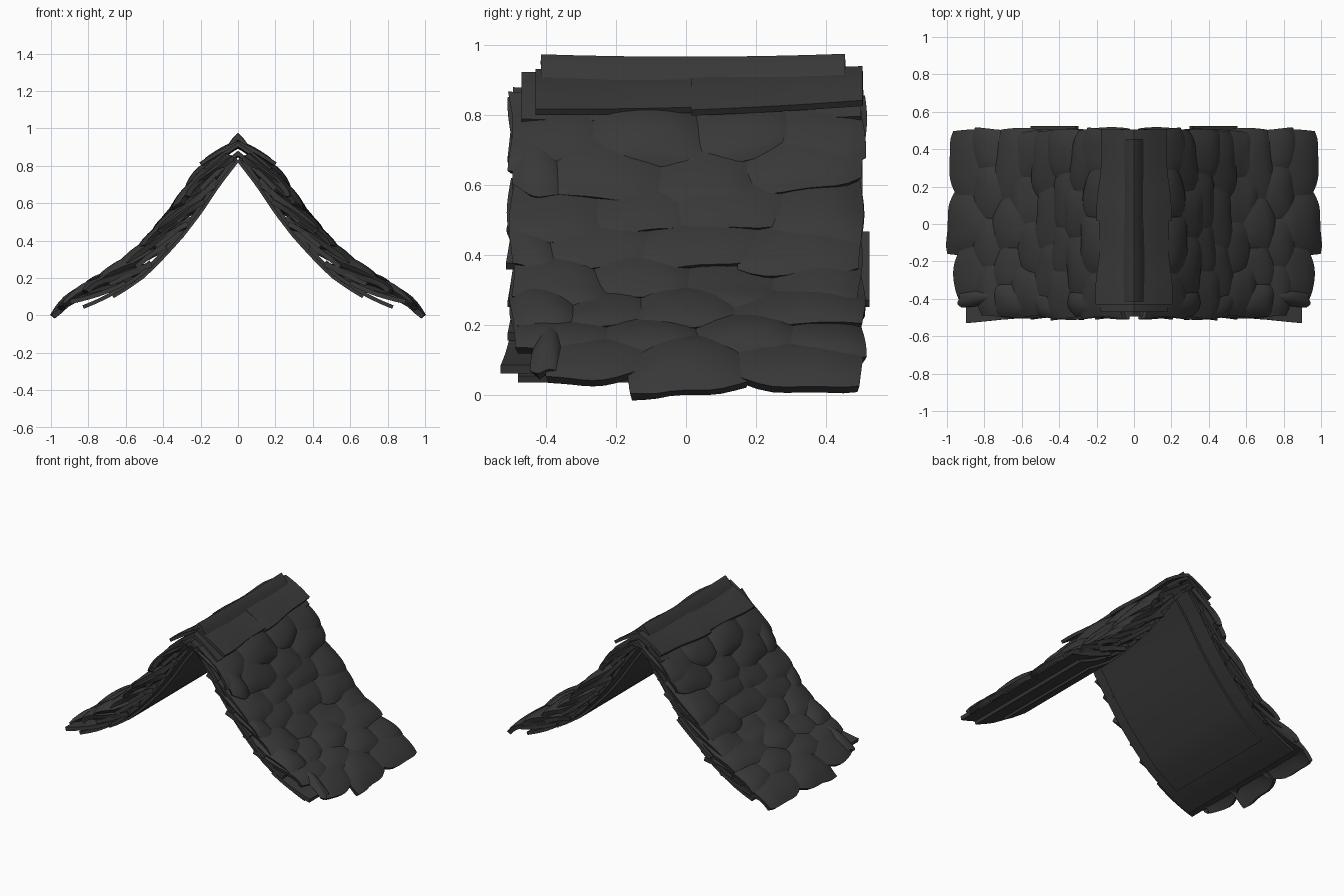
import bpy, bmesh, math, random
from mathutils import Vector

random.seed(4)
if "Cube" in bpy.data.objects:
    bpy.data.objects.remove(bpy.data.objects["Cube"], do_unlink=True)

slate = bpy.data.materials.new("dark_slate")
slate.use_nodes = True
SLATE = (0.04, 0.04, 0.04, 1)
slate.diffuse_color = SLATE
slate.node_tree.nodes["Principled BSDF"].inputs["Base Color"].default_value = SLATE

# Underside of one slope from ridge to eave: x, z, thickness of the covering above
PROFILE = [(0, .83, .10), (.1, .70, .14), (.2, .55, .155), (.3, .42, .16),
           (.4, .31, .155), (.5, .21, .15), (.6, .14, .15), (.7, .08, .15),
           (.8, .035, .13), (.9, 0, .09), (1, -.06, .06)]
POINTS = [Vector(p) for p in PROFILE]
STEPS = [(b - a).to_2d().length for a, b in zip(POINTS, POINTS[1:])]
TOTAL = sum(STEPS)


def along(s):
    """Profile point and covering thickness at distance s down the slope."""
    s = max(0, min(s, TOTAL - .001))
    for a, b, d in zip(POINTS, POINTS[1:], STEPS):
        if s <= d:
            return a.lerp(b, s / d)
        s -= d
    return POINTS[-1]


def on_slope(s, y, lift):
    """Point lifted off the underside; lift receives the local thickness."""
    p, d = along(s), (along(s + .06) - along(s - .06)).to_2d().normalized()
    h = lift(p.z)
    return (max(0, p.x - d.y * h), y, max(.003, p.y + d.x * h))


def add_sheet(bm, func, ns, ny):
    grid = [[bm.verts.new(func(i / ns, j / ny)) for j in range(ny + 1)]
            for i in range(ns + 1)]
    for i in range(ns):
        for j in range(ny):
            bm.faces.new((grid[i][j], grid[i + 1][j],
                          grid[i + 1][j + 1], grid[i][j + 1]))


def finish(name, bm, thickness):
    """Thicken the sheets, mirror them to the other slope and shade."""
    mesh = bpy.data.meshes.new(name)
    bm.to_mesh(mesh)
    bm.free()
    obj = bpy.data.objects.new(name, mesh)
    bpy.context.collection.objects.link(obj)
    mesh.materials.append(slate)
    solid = obj.modifiers.new("thickness", 'SOLIDIFY')
    solid.thickness = thickness
    solid.offset = -1
    obj.modifiers.new("other_slope", 'MIRROR').use_mirror_merge = False
    bpy.ops.object.select_all(action='DESELECT')
    obj.select_set(True)
    bpy.context.view_layer.objects.active = obj
    bpy.ops.object.convert(target='MESH')
    bpy.ops.object.shade_smooth_by_angle(angle=math.radians(45))


# Smooth boards under the covering: name, end, front, back, height
for name, s1, y0, y1, height in (
        ("inner_lining", 1.0, -.40, .38, .012),
        ("under_boards", 1.17, -.48, .485, .028)):
    bm = bmesh.new()
    add_sheet(bm, lambda t, u: on_slope(s1 * t, y0 + (y1 - y0) * u,
                                        lambda h: height), 16, 2)
    finish(name, bm, .02)

# Flat plank courses whose ends step and flare along the gables
bm = bmesh.new()
for s0, s1, front, flare, back in ((0, .24, -.49, -.51, .50), (.15, .46, -.49, -.5, .505),
                                   (.4, .64, -.49, -.515, .50), (.48, .8, -.48, -.51, .525),
                                   (.72, .98, -.49, -.51, .5), (.9, 1.22, -.5, -.53, .5)):
    add_sheet(bm, lambda t, u: on_slope(
        s0 + (s1 - s0) * t, (front + (flare - front) * t) * (1 - u) + back * u,
        lambda h: .04 + .04 * t), 6, 4)
finish("plank_courses", bm, .024)


def add_shingle(bm, s_end, length, y0, y1, base, curl, corner):
    """Pillowed slab rising down the slope, its lower edge curling under."""
    skew = random.uniform(-.03, .03)
    wave = random.uniform(0, 6)
    swell = random.uniform(.01, .035)

    def point(t, u):
        c = 2 * u - 1
        end = s_end - corner * abs(c) ** 3 + skew * c + .006 * math.sin(9 * u + wave)
        s = end - length * (1 - t)
        y = y0 + (y1 - y0) * u + .008 * math.sin(5 * t + wave)
        puff = swell * (1 - c * c) * math.sin(math.pi * t) - .012 * c ** 4
        return on_slope(s, y, lambda h: base + (h - base) * t ** .75 + puff
                        - curl * t ** 9)
    add_sheet(bm, point, 14, 9)


# Overlapping courses laid from the eave to the ridge
COURSES = 8
for row in range(COURSES):
    bm = bmesh.new()
    s_end = TOTAL - .02 - row * .152
    inner = [-.24, .02, .27] if row % 2 else [-.36, -.1, .16]
    front = -.49 + random.uniform(-.015, .01) if row else -.44
    cuts = [front] + [c + random.uniform(-.04, .04) for c in inner] + \
           [.505 + random.uniform(-.008, .006)]
    for a, b in zip(cuts, cuts[1:]):
        drop = random.uniform(-.04, .03) if row else -.17 * abs((a + b) / 2 - .12)
        left = a if a == cuts[0] else a - .028
        right = b if b == cuts[-1] else b + .028
        end = s_end + drop
        top_row = row == COURSES - 1
        add_shingle(bm, end, min(.4, end), left, right, .08 if top_row else .04,
                    .025 if row else .01, random.uniform(.015, .045))
    finish(f"shingle_course_{row + 1}", bm, .028)


def add_cap(bm, y0, y1, top, reach, foot, taper):
    """Folded ridge piece, narrower toward the back, sagging midway."""
    def point(t, u):
        y = y0 + (y1 - y0) * u
        width = reach * (1 - taper * u) * (1 + .03 * math.sin(8 * u))
        sag = .01 * (1 - (2 * y) ** 2)
        z = top - sag + (foot - top) * t * (1 - taper * u)
        return (width * t, y, z + .008 * math.sin(math.pi * t))
    add_sheet(bm, point, 5, 8)


# Ridge covering
bm = bmesh.new()
add_cap(bm, -.43, .06, .935, .205, .82, .12)
add_cap(bm, .015, .505, .94, .2, .825, .15)
add_cap(bm, -.47, .5, .925, .18, .79, .05)
add_cap(bm, -.495, .505, .88, .13, .75, .05)
finish("ridge_caps", bm, .02)

bm = bmesh.new()
add_cap(bm, -.415, .455, .977, .06, .9, .02)
finish("ridge_strip", bm, .025)
